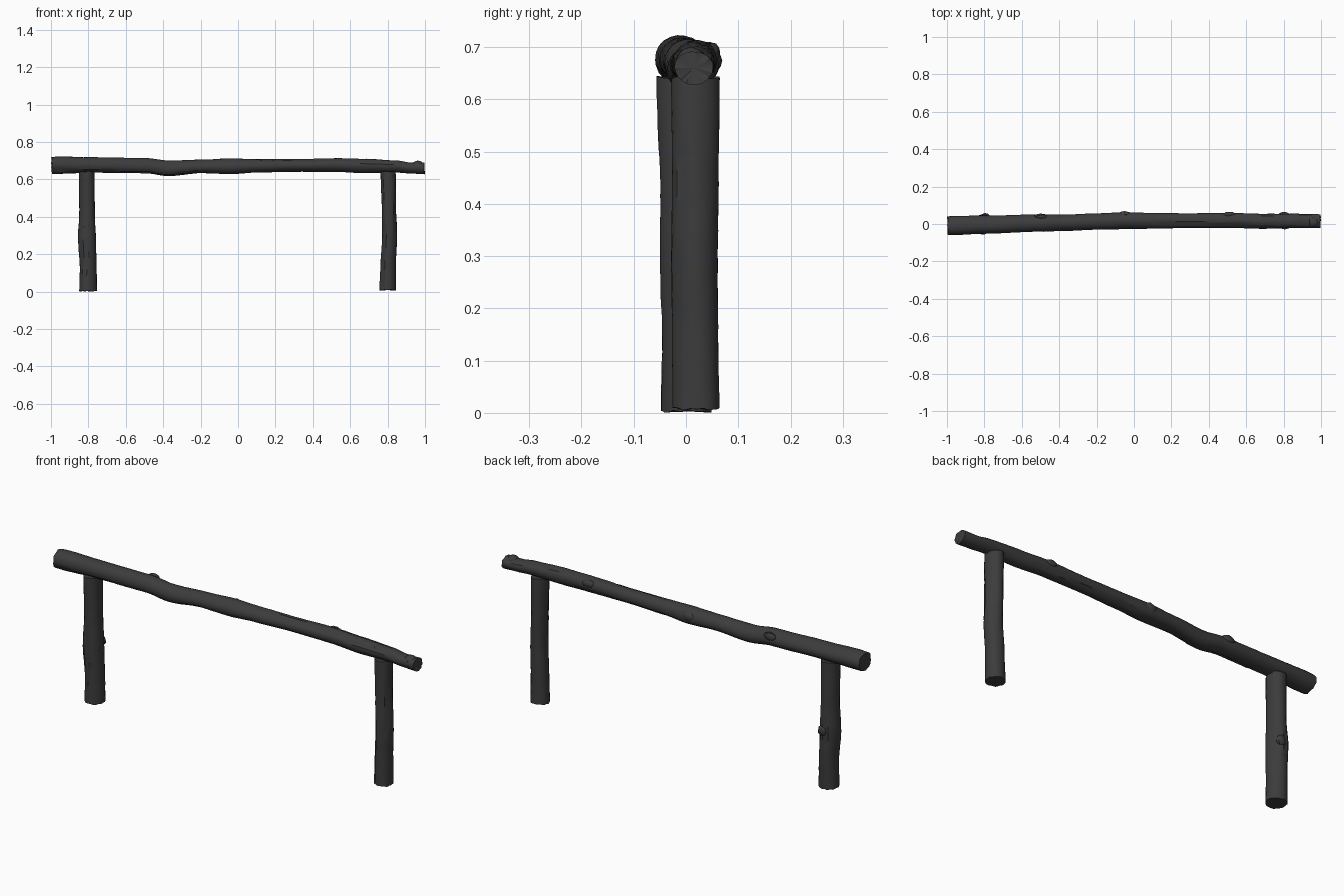
import bpy, bmesh, math, random
from mathutils import Vector, Matrix

cube = bpy.data.objects.get("Cube")
if cube:
    bpy.data.objects.remove(cube, do_unlink=True)

random.seed(4)
SIDES = 22

bark = bpy.data.materials.new("dark charcoal bark")
bark.use_nodes = True
colour = (0.045, 0.045, 0.045, 1)
bark.diffuse_color = colour
shader = bark.node_tree.nodes["Principled BSDF"]
shader.inputs["Base Color"].default_value = colour
shader.inputs["Roughness"].default_value = 0.9


def sample(stations, t):
    """Ease between the hand-measured sections of a log."""
    for a, b in zip(stations, stations[1:]):
        if t <= b[0]:
            f = max(0, (t - a[0]) / (b[0] - a[0]))
            f = f * f * (3 - 2 * f)
            return [p + (q - p) * f for p, q in zip(a[1:], b[1:])]
    return stations[-1][1:]


def finish(name, bm):
    bmesh.ops.recalc_face_normals(bm, faces=bm.faces)
    mesh = bpy.data.meshes.new(name)
    bm.to_mesh(mesh)
    bm.free()
    mesh.materials.append(bark)
    obj = bpy.data.objects.new(name, mesh)
    bpy.context.collection.objects.link(obj)
    bpy.ops.object.select_all(action="DESELECT")
    obj.select_set(True)
    bpy.context.view_layer.objects.active = obj
    bpy.ops.object.shade_smooth_by_angle(angle=math.radians(35))
    return obj


def log(name, stations, steps, place, cracks, ragged):
    """Loft a rough log; sections are (t, low u, high u, low v, high v)."""
    bm = bmesh.new()
    start, end = stations[0][0], stations[-1][0]
    phase = random.uniform(0, 6)
    rings = []
    for i in range(steps + 1):
        f = i / steps
        t = start + (end - start) * f
        u0, u1, v0, v1 = sample(stations, t)
        ring = []
        for k in range(SIDES):
            a = math.tau * k / SIDES
            r = 1 + 0.025 * math.sin(3 * a + phase + 5 * f) + random.uniform(-0.012, 0.012)
            # Spiralling grain cracks
            for side, twist, begin, stop in cracks:
                if begin < f < stop and k == round(side + twist * f) % SIDES:
                    r -= 0.09
            end_shift = random.uniform(0, ragged) if i in (0, steps) else 0
            along = t + (end_shift if i == 0 else -end_shift)
            ring.append(bm.verts.new(place(
                along,
                (u0 + u1) / 2 + (u1 - u0) / 2 * r * math.cos(a),
                (v0 + v1) / 2 + (v1 - v0) / 2 * r * math.sin(a))))
        rings.append(ring)
    for lower, upper in zip(rings, rings[1:]):
        for k in range(SIDES):
            n = (k + 1) % SIDES
            bm.faces.new((lower[k], lower[n], upper[n], upper[k]))
    # Sawn ends
    for ring in (rings[0], rings[-1]):
        middle = bm.verts.new(sum((v.co for v in ring), Vector()) / SIDES)
        for k in range(SIDES):
            bm.faces.new((ring[k], ring[(k + 1) % SIDES], middle))
    return finish(name, bm)


def knot(name, location, size):
    bm = bmesh.new()
    bmesh.ops.create_icosphere(bm, subdivisions=2, radius=1)
    for v in bm.verts:
        v.co *= random.uniform(0.9, 1.05)
    bmesh.ops.transform(bm, verts=bm.verts,
                        matrix=Matrix.Translation(location) @ Matrix.Diagonal((*size, 1)))
    return finish(name, bm)


# Crossbeam: x, then front/back y and bottom/top z
beam = [
    (-1.0, -.06, .04, .63, .72), (-.95, -.06, .042, .63, .723),
    (-.8, -.053, .044, .635, .718), (-.5, -.042, .05, .632, .714),
    (-.37, -.037, .05, .616, .7), (-.2, -.03, .057, .632, .705),
    (-.04, -.027, .064, .627, .711), (.1, -.024, .06, .636, .709),
    (.3, -.02, .058, .641, .709), (.52, -.02, .06, .64, .714),
    (.68, -.025, .055, .634, .711), (.85, -.022, .055, .637, .702),
    (.92, -.022, .054, .632, .691), (1.0, -.022, .052, .628, .692),
]
log("crossbeam", beam, 70, lambda t, u, v: (t, u, v),
    [(13, 9, 0, .5), (17, -7, .1, .42), (2, 8, .55, .95), (16, 5, .45, .8), (9, -6, .6, 1)], .008)

# Posts: z, then left/right x and front/back y
right_post = [
    (0, -.85, -.755, -.047, .05), (.12, -.847, -.757, -.046, .052),
    (.29, -.856, -.76, -.052, .052), (.42, -.848, -.765, -.05, .046),
    (.645, -.85, -.766, -.056, .044),
]
left_post = [
    (.005, .757, .845, -.025, .065), (.15, .762, .845, -.026, .063),
    (.3, .77, .85, -.028, .061), (.45, .768, .845, -.028, .062),
    (.645, .763, .844, -.029, .064),
]
log("right_post", right_post, 28, lambda t, u, v: (u, v, t),
    [(15, 2, .1, .6), (5, 2, .35, .55)], .006)
log("left_post", left_post, 28, lambda t, u, v: (u, v, t),
    [(14, -1, 0, 1), (19, 1, .4, .8)], .006)

# Branch stubs
knot("post_knot", (-.795, .042, .295), (.025, .017, .03))
knot("beam_back_knot", (-.05, .05, .675), (.04, .019, .026))
knot("beam_left_knot", (.51, .05, .69), (.035, .016, .02))
knot("beam_right_knot", (-.5, .04, .69), (.035, .016, .022))
knot("beam_end_knot", (.96, .01, .678), (.03, .03, .022))
